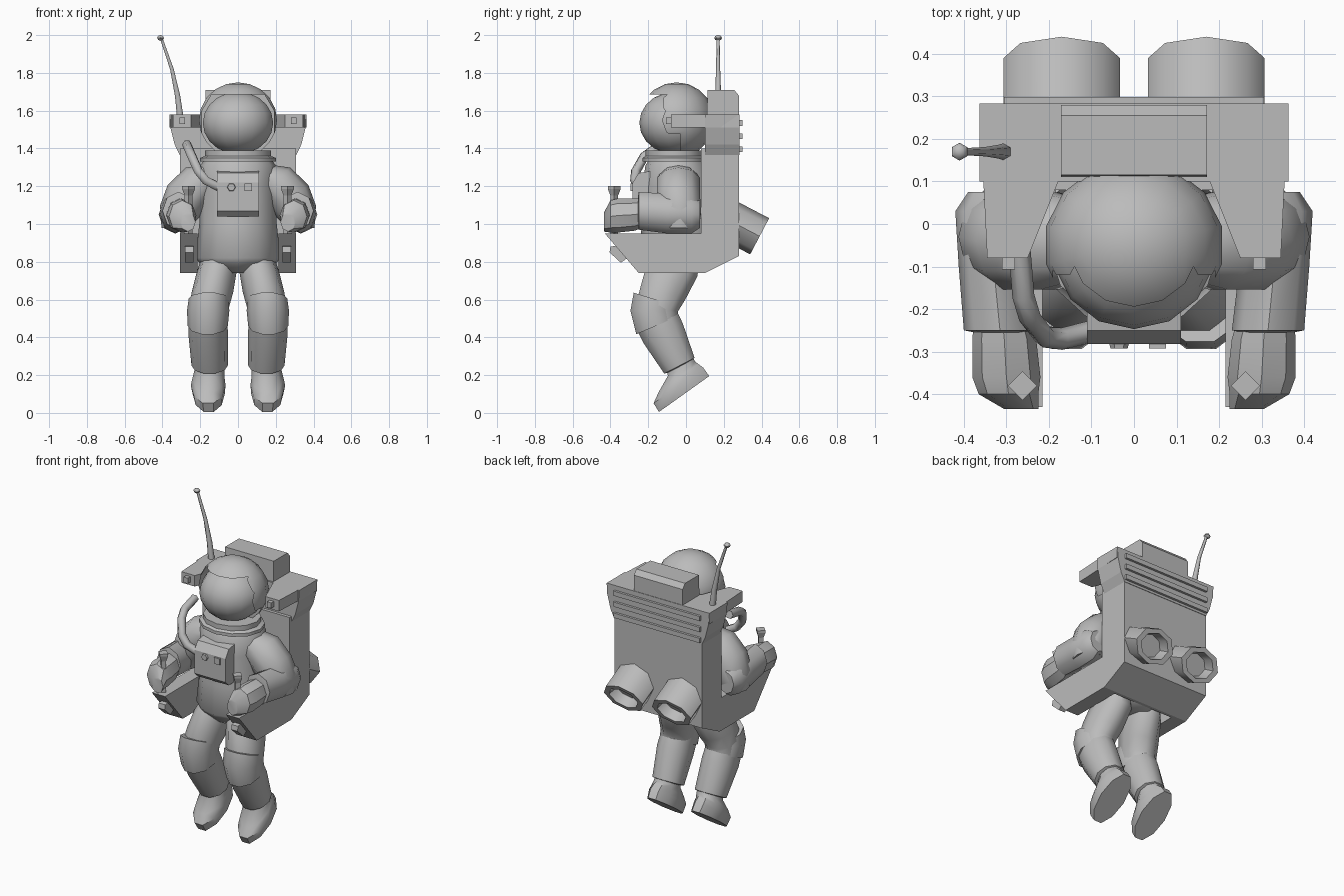
import bpy, bmesh, math
from mathutils import Vector, Euler

cube = bpy.data.objects.get("Cube")
if cube:
    bpy.data.objects.remove(cube, do_unlink=True)

grey = bpy.data.materials.new("plain_grey")
grey.use_nodes = True
grey.diffuse_color = (0.5, 0.5, 0.5, 1)
grey.node_tree.nodes["Principled BSDF"].inputs["Base Color"].default_value = (0.5, 0.5, 0.5, 1)
UP = math.pi / 2
SIDES = (("left", 1), ("right", -1))


def finish(name, bm, smooth=0):
    bmesh.ops.recalc_face_normals(bm, faces=bm.faces)
    mesh = bpy.data.meshes.new(name)
    bm.to_mesh(mesh)
    bm.free()
    mesh.materials.append(grey)
    if smooth:
        mesh.shade_smooth()
        mesh.set_sharp_from_angle(angle=math.radians(smooth))
    ob = bpy.data.objects.new(name, mesh)
    bpy.context.collection.objects.link(ob)
    return ob


def loft(name, rings, sides=8, side=1, smooth=45):
    """Each ring: x, y, z, radius across, radius deep, pitch, roll."""
    bm = bmesh.new()
    loops = []
    for x, y, z, a, b, *turn in rings:
        pitch, roll = (turn + [0, 0])[:2]
        rot = Euler((pitch, roll, 0)).to_matrix()
        loop = []
        for i in range(sides):
            t = math.tau * i / sides
            p = Vector((x, y, z)) + rot @ Vector((a * math.cos(t), b * math.sin(t), 0))
            loop.append(bm.verts.new((p.x * side, p.y, p.z)))
        loops.append(loop)
    for lo, hi in zip(loops, loops[1:]):
        for i in range(sides):
            j = (i + 1) % sides
            bm.faces.new((lo[i], lo[j], hi[j], hi[i]))
    bm.faces.new(loops[0])
    bm.faces.new(loops[-1])
    return finish(name, bm, smooth)


def prism(name, pts, axis, lo, hi, side=1):
    """Extrude a flat outline along an axis."""
    bm = bmesh.new()
    def place(p, d):
        c = list(p)
        c.insert("xyz".index(axis), d)
        return bm.verts.new((c[0] * side, c[1], c[2]))
    a, b = [place(p, lo) for p in pts], [place(p, hi) for p in pts]
    bm.faces.new(a)
    bm.faces.new(b)
    for i in range(len(pts)):
        j = (i + 1) % len(pts)
        bm.faces.new((a[i], a[j], b[j], b[i]))
    return finish(name, bm)


def box(name, x, y, z, side=1):
    return prism(name, [(x[0], y[0]), (x[1], y[0]), (x[1], y[1]), (x[0], y[1])], "z", *z, side)


def ball(name, loc, scale, segs, rings):
    bm = bmesh.new()
    bmesh.ops.create_uvsphere(bm, u_segments=segs, v_segments=rings, radius=1)
    bmesh.ops.scale(bm, vec=scale, verts=bm.verts)
    bmesh.ops.translate(bm, vec=loc, verts=bm.verts)
    return finish(name, bm, 50)


def tube(name, pts, radii, sides):
    """Tapered pipe along a path."""
    cu = bpy.data.curves.new(name, "CURVE")
    cu.dimensions = "3D"
    cu.bevel_depth = 1
    cu.bevel_resolution = sides // 2 - 2
    cu.use_fill_caps = True
    sp = cu.splines.new("POLY")
    sp.points.add(len(pts) - 1)
    for q, p, r in zip(sp.points, pts, radii):
        q.co = (*p, 1)
        q.radius = r
    cu.materials.append(grey)
    ob = bpy.data.objects.new(name, cu)
    bpy.context.collection.objects.link(ob)


# Helmet with a framed opening, and the visor inside it
helmet = ball("helmet", (0, -.05, 1.55), (.212, .2, .2), 14, 10)
opening = prism("visor_cutter", [(-.19, 1.44), (-.13, 1.385), (.13, 1.385), (.19, 1.44),
                                 (.19, 1.6), (.14, 1.685), (-.14, 1.685), (-.19, 1.6)], "y", -.5, -.03)
opening.hide_render = True
opening.hide_set(True)
cut = helmet.modifiers.new("opening", "BOOLEAN")
cut.object = opening
cut.operation = "DIFFERENCE"
cut.solver = "EXACT"
ball("visor", (0, -.06, 1.535), (.191, .187, .165), 14, 10)

# Torso and collar
loft("collar", [(0, -.06, 1.33, .2, .17), (0, -.06, 1.35, .2, .17),
                (0, -.06, 1.36, .175, .155), (0, -.06, 1.39, .175, .155)], 12)
loft("torso", [(0, -.05, 1.35, .17, .14), (0, -.05, 1.31, .2, .165), (0, -.04, 1.2, .205, .19),
               (0, -.04, 1.0, .205, .195), (0, -.04, .82, .225, .205), (0, -.04, .79, .2, .18),
               (0, -.04, .74, .11, .13)], 12)

# Chest control box, its knobs and hose
prism("chest_box", [(-.19, 1.28), (-.25, 1.27), (-.282, 1.22), (-.282, 1.07), (-.25, 1.04), (-.19, 1.04)],
      "x", -.11, .11)
loft("round_knob", [(-.035, -.27, 1.195, .026, .026, UP), (-.035, -.293, 1.195, .02, .02, UP)], 6, smooth=0)
box("square_knob", (.035, .075), (-.293, -.27), (1.175, 1.215))
tube("air_hose", [(-.27, -.05, 1.42), (-.26, -.17, 1.395), (-.245, -.22, 1.36), (-.21, -.265, 1.28),
                  (-.17, -.27, 1.23), (-.09, -.25, 1.19)], [.026] * 6, 6)

for word, s in SIDES:
    # Arm, glove and control stick
    loft(word + "_upper_arm", [(.13, -.04, 1.25, .08, .1, 0, -.9), (.2, -.04, 1.22, .11, .12, 0, -.8),
                               (.28, -.04, 1.13, .12, .12, 0, -.7), (.325, -.03, 1.05, .1, .115, 0, -.5),
                               (.33, -.03, .98, .075, .09)], 10, s)
    loft(word + "_forearm", [(.335, .075, 1.05, .055, .07, UP), (.335, .03, 1.05, .085, .1, UP),
                             (.33, -.1, 1.055, .082, .105, UP), (.315, -.25, 1.07, .085, .1, UP),
                             (.315, -.255, 1.07, .06, .07, UP)], 8, s)
    loft(word + "_glove", [(.31, -.22, 1.06, .065, .075, UP), (.305, -.27, 1.05, .075, .085, UP),
                           (.3, -.36, 1.045, .08, .09, UP, 0), (.295, -.4, 1.04, .07, .085, UP),
                           (.265, -.435, 1.01, .04, .05, UP)], 8, s, 30)
    loft(word + "_control_stick", [(.262, -.38, .93, .02, .02), (.262, -.38, 1.15, .02, .02),
                                   (.262, -.38, 1.185, .034, .034), (.262, -.38, 1.2, .034, .034)], 4, s, 0)
    # Bent leg, knee pad and tilted boot
    loft(word + "_thigh", [(.1, -.05, .83, .09, .13), (.112, -.075, .75, .105, .145, -.2),
                           (.135, -.12, .64, .11, .13, -.3), (.155, -.155, .55, .105, .12, -.1),
                           (.16, -.15, .48, .1, .12, .3)], 10, s)
    loft(word + "_knee_pad", [(.155, -.175, .605, .106, .112, -.3), (.158, -.18, .54, .112, .12),
                              (.16, -.16, .46, .106, .118, .4)], 10, s)
    loft(word + "_shin", [(.158, -.16, .5, .1, .125, .3), (.158, -.12, .42, .105, .122, .48),
                          (.15, -.035, .25, .096, .095, .48), (.15, -.033, .245, .075, .075, .48)], 10, s)
    loft(word + "_boot", [(.155, -.01, .1, .085, .172, .62), (.158, -.04, .145, .092, .17, .62),
                          (.156, -.04, .185, .085, .135, .62), (.15, -.025, .235, .078, .085, .5),
                          (.15, -.035, .27, .075, .08, .48)], 10, s, 40)
    # Backpack armrest with its small front light
    prism(word + "_armrest", [(.1, .74), (-.25, .74), (-.43, .95), (.1, .95)], "x", .215, .308, s)
    prism(word + "_armrest_light", [(-.4, .88), (-.405, .85), (-.345, .795), (-.31, .82), (-.34, .89)],
          "x", .235, .28, s)
    # Shoulder bracket beside the helmet, with lamp
    prism(word + "_shoulder_bracket", [(.363, .28), (.345, -.08), (.25, -.08), (.17, .12), (.17, .28)],
          "z", 1.51, 1.58, s)
    box(word + "_lamp", (.28, .31), (-.107, -.07), (1.53, 1.565), s)
    # Hollow thruster, aimed back and down
    p = 1.087
    loft(word + "_thruster", [(.17, .195, 1.037, .137, .108, p), (.17, .39, .935, .137, .108, p),
                              (.17, .39, .935, .1, .08, p), (.17, .335, .964, .085, .068, p)], 8, s, 50)

# Backpack
prism("pack_body", [(.08, 1.4), (.28, 1.4), (.28, .83), (.1, .74), (.08, .74)], "x", -.308, .308)
half = [(.363, 1.58), (.358, 1.51), (.335, 1.42), (.308, 1.365)]
prism("pack_shoulders", half + [(-x, z) for x, z in reversed(half)], "y", .1, .283)
prism("pack_top", [(.11, 1.57), (.28, 1.57), (.28, 1.68), (.255, 1.71), (.115, 1.71)], "x", -.172, .172)
for i in range(3):
    z = 1.38 + .07 * i
    box("back_slat_%d" % (i + 1), (-.305, .305), (.27, .298), (z, z + .03))

# Antenna
tube("antenna", [(-.305, .17, 1.56), (-.32, .17, 1.68), (-.35, .17, 1.82), (-.405, .17, 1.98)],
     [.02, .016, .011, .008], 6)
ball("antenna_tip", (-.41, .17, 1.985), (.021, .021, .015), 6, 4)
